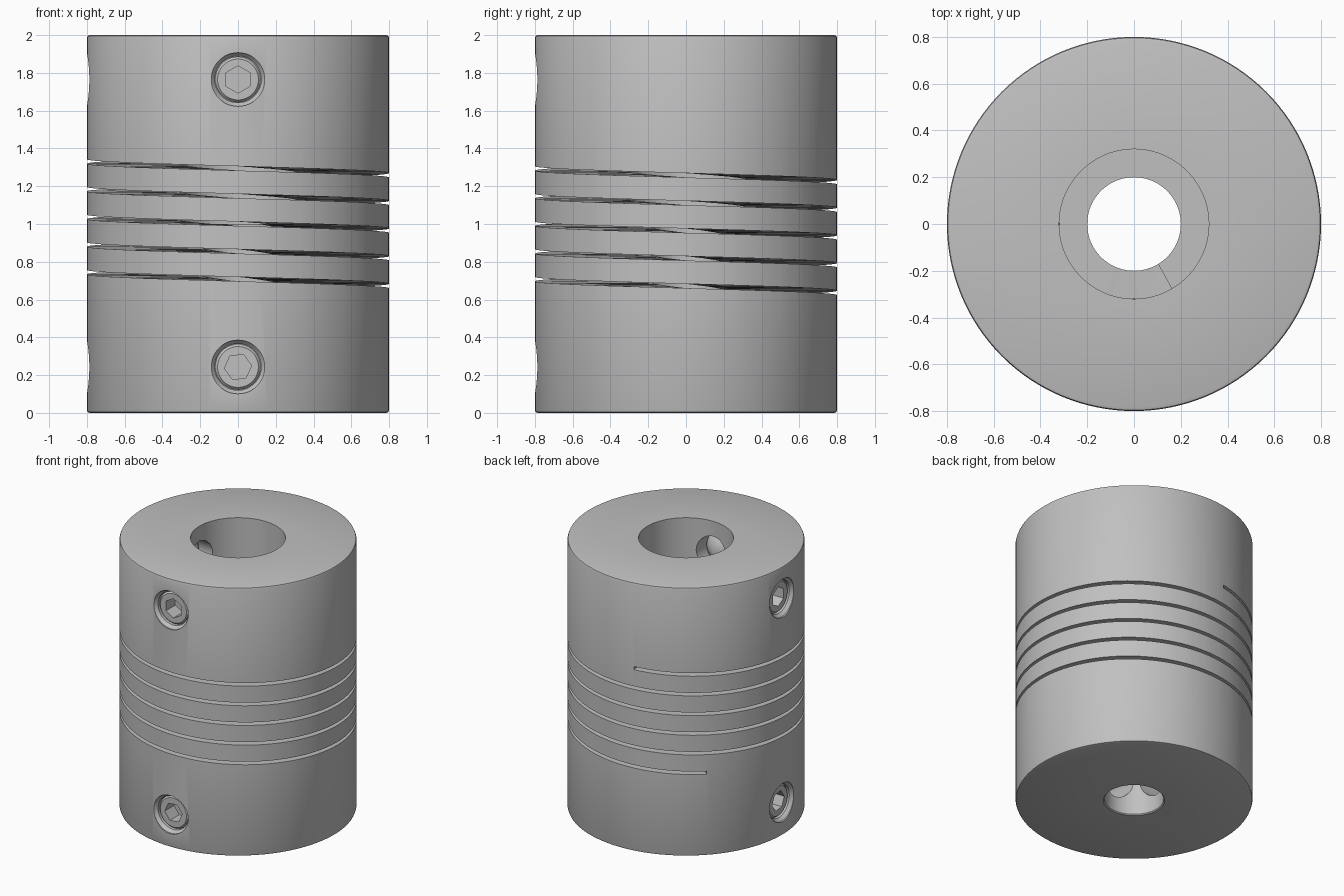
import bpy
import bmesh
from math import radians, sin, cos, pi
from mathutils import Matrix

cube = bpy.data.objects.get("Cube")
if cube:
    bpy.data.objects.remove(cube, do_unlink=True)

GREY = (0.53, 0.53, 0.53, 1)
metal = bpy.data.materials.new("grey metal")
metal.use_nodes = True
metal.diffuse_color = GREY
for node in metal.node_tree.nodes:
    if node.type == 'BSDF_PRINCIPLED':
        node.inputs["Base Color"].default_value = GREY


def finish_mesh(name, bm):
    bmesh.ops.remove_doubles(bm, verts=bm.verts, dist=1e-5)
    bmesh.ops.recalc_face_normals(bm, faces=bm.faces)
    mesh = bpy.data.meshes.new(name)
    bm.to_mesh(mesh)
    bm.free()
    mesh.materials.append(metal)
    obj = bpy.data.objects.new(name, mesh)
    bpy.context.collection.objects.link(obj)
    return obj


def skin(bm, rings, wrap_rings):
    """Join consecutive closed rings of vertices with quads."""
    n = len(rings[0])
    for i in range(len(rings) if wrap_rings else len(rings) - 1):
        a, b = rings[i], rings[(i + 1) % len(rings)]
        for j in range(n):
            k = (j + 1) % n
            bm.faces.new((a[j], a[k], b[k], b[j]))


def lathe(name, profile, sides, closed=False, phase=0.0, matrix=Matrix()):
    """Turn a (radius, height) profile around the local z axis."""
    bm = bmesh.new()
    angles = [phase + 2 * pi * j / sides for j in range(sides)]
    rings = [[bm.verts.new((r * cos(a), r * sin(a), z)) for a in angles]
             for r, z in profile]
    skin(bm, rings, closed)
    obj = finish_mesh(name, bm)
    obj.data.transform(matrix)
    return obj


def cut(obj, cutter):
    cutter.hide_render = True
    mod = obj.modifiers.new("cut", 'BOOLEAN')
    mod.operation = 'DIFFERENCE'
    mod.solver = 'EXACT'
    mod.object = cutter
    bpy.context.view_layer.objects.active = obj
    bpy.ops.object.modifier_apply(modifier=mod.name)
    bpy.data.objects.remove(cutter, do_unlink=True)


def smooth(obj):
    bpy.ops.object.select_all(action='DESELECT')
    obj.select_set(True)
    bpy.context.view_layer.objects.active = obj
    bpy.ops.object.shade_smooth_by_angle(angle=radians(25))


def helix_cutter(start, sweep, top, pitch, height, r_in, r_out):
    """Square-section spiral that descends counterclockwise."""
    bm = bmesh.new()
    steps = int(sweep / 4)
    rings = []
    for i in range(steps + 1):
        turn = sweep * i / steps
        a = radians(start + turn)
        z = top - pitch * turn / 360
        rings.append([bm.verts.new((r * cos(a), r * sin(a), z + h * height / 2))
                      for r, h in ((r_in, -1), (r_out, -1), (r_out, 1), (r_in, 1))])
    skin(bm, rings, False)
    bm.faces.new(rings[0])
    bm.faces.new(rings[-1])
    return finish_mesh("slot_cutter", bm)


# Body: rounded rims and a stepped bore, wide above and narrow below
body = lathe("coupling_body", [
    (0.207, 0), (0.785, 0), (0.796, 0.004), (0.8, 0.015),
    (0.8, 1.985), (0.796, 1.996), (0.785, 2),
    (0.32, 2), (0.32, 1), (0.2, 1), (0.2, 0.007)], 128, closed=True)

# Set screws: two heights, on the front and on the side
for end, z, hex_phase in (("upper", 1.765, pi / 2), ("lower", 0.243, 0.1)):
    for place, spin in (("front", 0), ("side", -pi / 2)):
        outward = (Matrix.Translation((0, 0, z)) @ Matrix.Rotation(spin, 4, 'Z')
                   @ Matrix.Rotation(pi / 2, 4, 'X'))
        # Countersunk hole reaching the bore
        cut(body, lathe("hole_cutter", [
            (0, 0.1), (0.123, 0.1), (0.123, 0.765), (0.142, 0.788),
            (0.142, 0.9), (0, 0.9)], 48, matrix=outward))
        # Screw with conical tip, chamfered head and hex socket
        screw = lathe(f"{end}_{place}_set_screw", [
            (0, 0.315), (0.11, 0.4), (0.121, 0.42), (0.121, 0.745),
            (0.108, 0.76), (0, 0.76)], 48, matrix=outward)
        cut(screw, lathe("socket_cutter", [
            (0, 0.65), (0.072, 0.65), (0.072, 0.9), (0, 0.9)],
            6, phase=hex_phase, matrix=outward))
        smooth(screw)

# Spiral slot that makes the middle flexible
cut(body, helix_cutter(99, 1836, 1.364, 0.1465, 0.023, 0.15, 0.9))
smooth(body)
